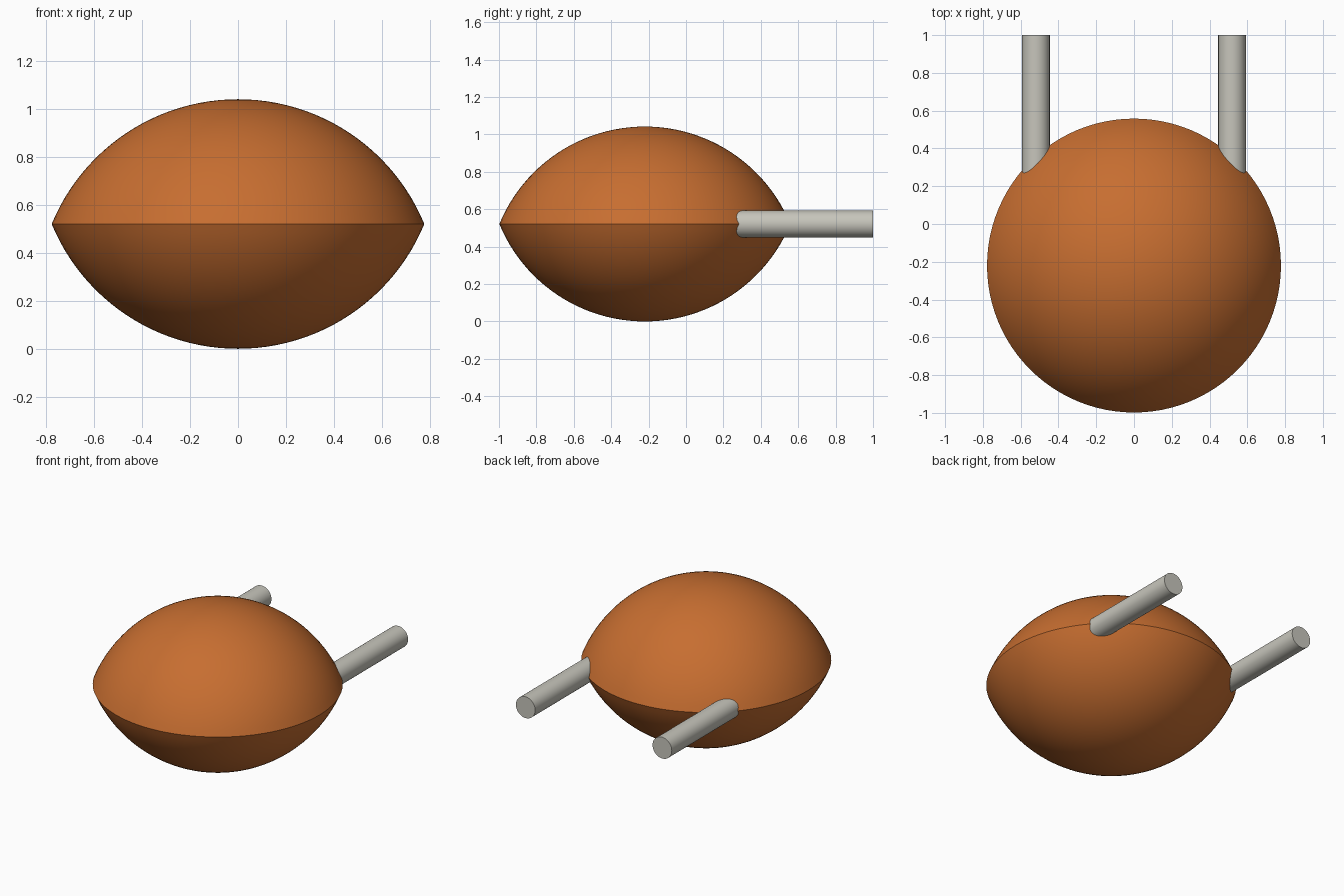
import bpy
import bmesh
import math

cube = bpy.data.objects.get("Cube")
if cube:
    bpy.data.objects.remove(cube, do_unlink=True)

RIM, HALF, MID_Y = 0.778, 0.521, -0.22   # lens rim radius, half height, centre y
ROD_X, ROD_R, ROD_START, ROD_END = 0.519, 0.073, 0.1, 1.0


def material(name, colour):
    mat = bpy.data.materials.new(name)
    mat.use_nodes = True
    mat.diffuse_color = colour
    mat.node_tree.nodes["Principled BSDF"].inputs["Base Color"].default_value = colour
    return mat


def smooth(obj):
    bpy.ops.object.select_all(action="DESELECT")
    obj.select_set(True)
    bpy.context.view_layer.objects.active = obj
    bpy.ops.object.shade_smooth_by_angle(angle=math.radians(30))


orange = material("burnt orange", (0.57, 0.155, 0.03, 1))
grey = material("warm grey", (0.57, 0.56, 0.50, 1))

# Lens body: a circular arc from bottom to rim to top, spun about the vertical axis
sphere_r = (RIM ** 2 + HALF ** 2) / (2 * HALF)
sweep = math.asin(RIM / sphere_r)
steps = 24
arc = []
for i in range(steps + 1):
    a = sweep * i / steps
    arc.append((sphere_r * math.sin(a), HALF - sphere_r * (1 - math.cos(a))))
profile = [(r, -z) for r, z in arc[:-1]] + arc[::-1]

bm = bmesh.new()
verts = [bm.verts.new((r, 0, z)) for r, z in profile]
edges = [bm.edges.new(pair) for pair in zip(verts, verts[1:])]
bmesh.ops.spin(bm, geom=verts + edges, axis=(0, 0, 1), cent=(0, 0, 0),
               angle=math.tau, steps=96, use_merge=True)
bmesh.ops.remove_doubles(bm, verts=bm.verts, dist=0.0001)
bmesh.ops.recalc_face_normals(bm, faces=bm.faces)
mesh = bpy.data.meshes.new("lens_body")
bm.to_mesh(mesh)
bm.free()
body = bpy.data.objects.new("lens_body", mesh)
body.location = (0, MID_Y, HALF)
bpy.context.collection.objects.link(body)
mesh.materials.append(orange)
smooth(body)

# Pair of rods running back from the rim
for name, side in (("left_rod", 1), ("right_rod", -1)):
    bpy.ops.mesh.primitive_cylinder_add(
        vertices=48, radius=ROD_R, depth=ROD_END - ROD_START,
        location=(side * ROD_X, (ROD_START + ROD_END) / 2, HALF),
        rotation=(math.pi / 2, 0, 0))
    rod = bpy.context.object
    rod.name = name
    rod.data.materials.append(grey)
    smooth(rod)
